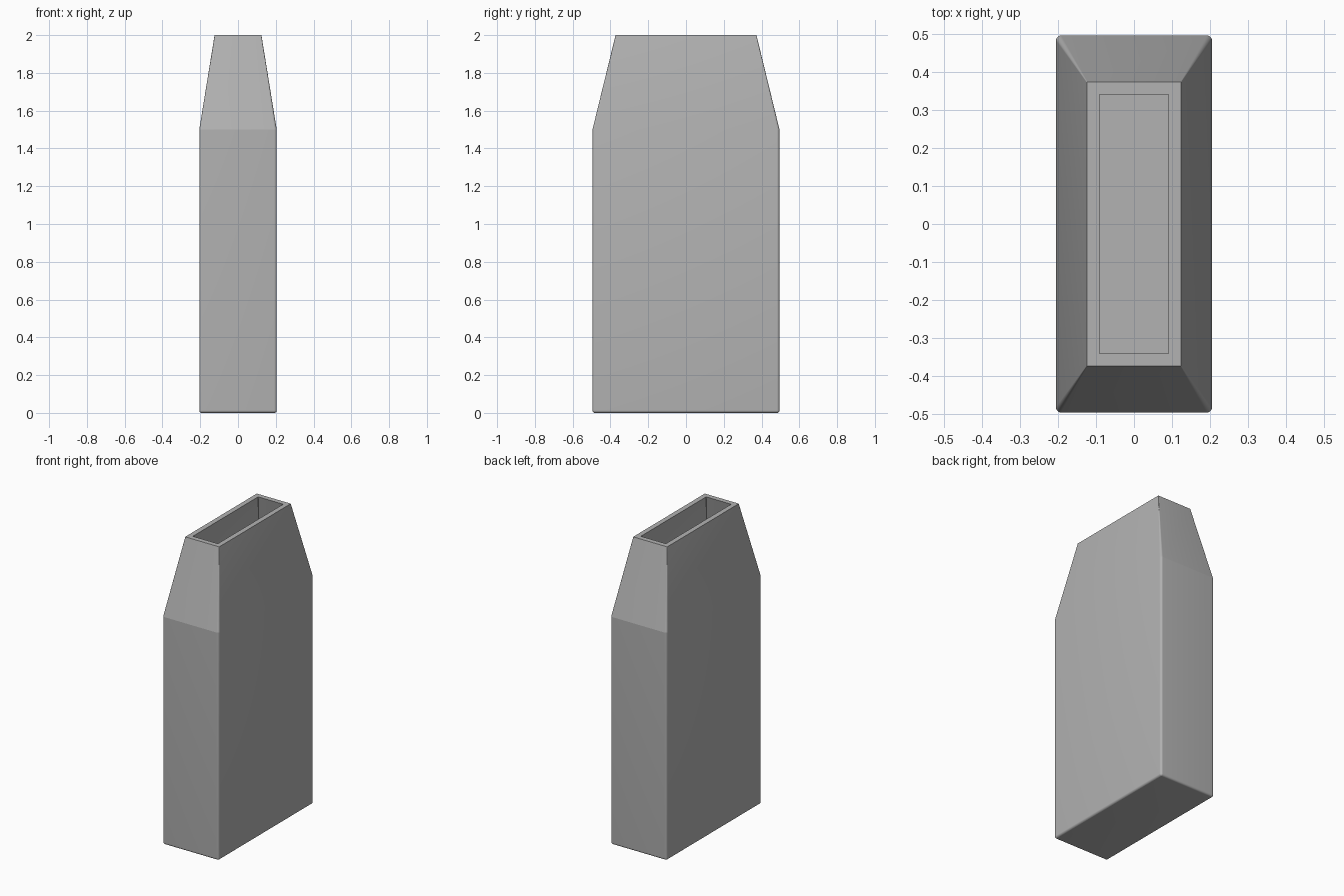
import bpy, bmesh, math

cube = bpy.data.objects.get("Cube")
if cube:
    bpy.data.objects.remove(cube, do_unlink=True)

STEPS = 8        # segments per rounded corner
WALL = 0.033     # wall thickness
HX, HY, R = 0.205, 0.495, 0.014      # body half sizes and edge radius
TX, TY = 0.124, 0.373                # rim half sizes
SHOULDER, TOP = 1.5, 2.0

grey = bpy.data.materials.new("plain grey")
colour = (0.45, 0.45, 0.45, 1)
grey.use_nodes = True
grey.diffuse_color = colour
grey.node_tree.nodes["Principled BSDF"].inputs["Base Color"].default_value = colour


def ring(bm, hx, hy, r, z):
    """Rounded rectangle of vertices at height z."""
    verts = []
    for i, (sx, sy) in enumerate([(1, 1), (-1, 1), (-1, -1), (1, -1)]):
        for k in range(STEPS + 1):
            a = math.pi / 2 * (i + k / STEPS)
            verts.append(bm.verts.new((sx * (hx - r) + r * math.cos(a),
                                       sy * (hy - r) + r * math.sin(a), z)))
    return verts


# Outer shell: rounded foot, straight body, tapered neck
sections = []
for k in range(STEPS + 1):
    a = math.pi / 2 * k / STEPS
    inset = (R - 0.001) * (1 - math.sin(a))
    sections.append((HX - inset, HY - inset, R - inset, R * (1 - math.cos(a))))
sections += [(HX, HY, R, SHOULDER), (TX, TY, 0.002, TOP)]

# Inner cavity: rim, shoulder, floor
sections += [(TX - WALL, TY - WALL, 0.002, TOP),
             (HX - WALL, HY - WALL, 0.002, SHOULDER),
             (HX - WALL, HY - WALL, 0.002, WALL)]

bm = bmesh.new()
rings = [ring(bm, *s) for s in sections]
for low, high in zip(rings, rings[1:]):
    for i in range(len(low)):
        j = (i + 1) % len(low)
        bm.faces.new((low[i], low[j], high[j], high[i]))
bm.faces.new(rings[0][::-1])
bm.faces.new(rings[-1])
bmesh.ops.recalc_face_normals(bm, faces=bm.faces)

mesh = bpy.data.meshes.new("vase")
bm.to_mesh(mesh)
bm.free()
mesh.materials.append(grey)
vase = bpy.data.objects.new("vase", mesh)
bpy.context.collection.objects.link(vase)

# Smooth the fillets and side shoulders, keep the end shoulders and rim crisp
bpy.ops.object.select_all(action="DESELECT")
vase.select_set(True)
bpy.context.view_layer.objects.active = vase
bpy.ops.object.shade_smooth_by_angle(angle=math.radians(12))
